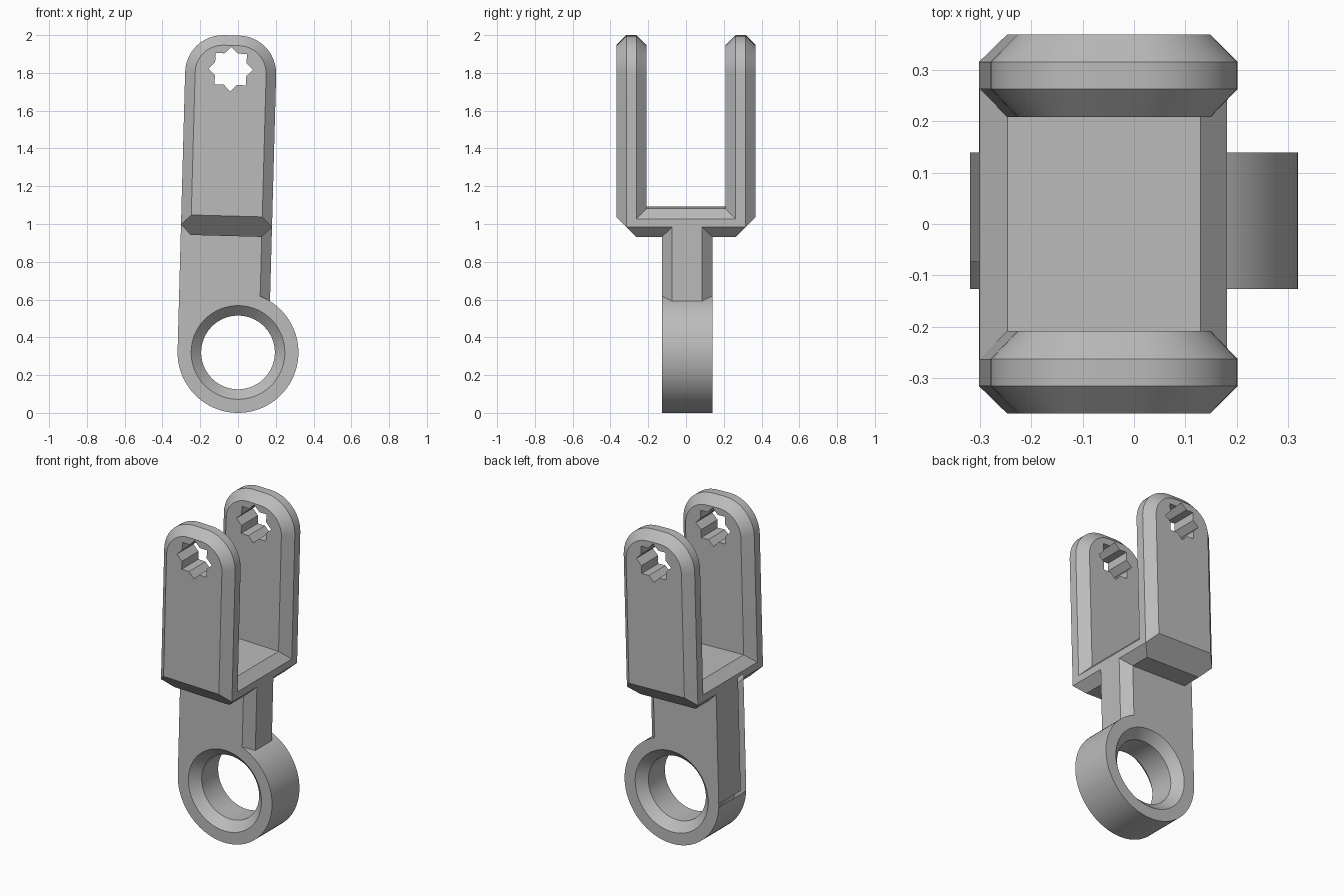
import bpy, bmesh, math
from mathutils import Matrix

if "Cube" in bpy.data.objects:
    bpy.data.objects.remove(bpy.data.objects["Cube"])

grey = bpy.data.materials.new("plain_grey")
grey.use_nodes = True
colour = (0.5, 0.5, 0.5, 1)
grey.diffuse_color = colour
grey.node_tree.nodes["Principled BSDF"].inputs["Base Color"].default_value = colour

# Working frame: origin at the ring centre, lever standing upright, tilted at the end
CX, HALF, C = -0.079, 0.241, 0.053      # lever centre line, half width, chamfer
BOTTOM, FLOOR, TOP = 0.615, 0.765, 1.677
RING_R, RING_Y, RING_T = 0.32, 0.006, 0.133
TILT = math.radians(1.55)


def loft(name, sections):
    """Solid through (y, outline) sections, each outline a list of (x, z)."""
    bm = bmesh.new()
    rings = [[bm.verts.new((x, y, z)) for x, z in pts] for y, pts in sections]
    n = len(rings[0])
    bm.faces.new(rings[0])
    bm.faces.new(rings[-1][::-1])
    for a, b in zip(rings, rings[1:]):
        for i in range(n):
            j = (i + 1) % n
            bm.faces.new((a[i], b[i], b[j], a[j]))
    bmesh.ops.remove_doubles(bm, verts=bm.verts, dist=1e-5)
    bmesh.ops.dissolve_degenerate(bm, edges=bm.edges, dist=1e-5)
    bmesh.ops.recalc_face_normals(bm, faces=bm.faces)
    mesh = bpy.data.meshes.new(name)
    bm.to_mesh(mesh)
    bm.free()
    mesh.materials.append(grey)
    ob = bpy.data.objects.new(name, mesh)
    bpy.context.collection.objects.link(ob)
    return ob


def combine(target, tool, operation):
    mod = target.modifiers.new("combine", 'BOOLEAN')
    mod.operation, mod.object, mod.solver = operation, tool, 'EXACT'
    bpy.context.view_layer.objects.active = target
    bpy.ops.object.modifier_apply(modifier=mod.name)
    bpy.data.objects.remove(tool)


def circle(r, n=96):
    return [(r * math.cos(2 * math.pi * i / n), r * math.sin(2 * math.pi * i / n))
            for i in range(n)]


def tongue(inset, low, cut):
    """Round-topped outline; cut trims its two lower corners."""
    w, top, r = HALF - inset, TOP - inset, 0.2 - inset
    half = [(w - cut, low), (w, low + cut)]
    for i in range(13):
        a = math.radians(90 * i / 12)
        half.append((w - r + r * math.cos(a), top - r + r * math.sin(a)))
    return [(CX + x, z) for x, z in half] + [(CX - x, z) for x, z in reversed(half)]


# Two chamfered fork arms
def arm(name, s):
    return loft(name, [(s * 0.369, tongue(C, BOTTOM + 2 * C, 0)),
                       (s * 0.316, tongue(0, BOTTOM + C, 0)),
                       (s * 0.263, tongue(0, BOTTOM, C)),
                       (s * 0.208, tongue(C, BOTTOM, 0))])


fork = arm("clevis_lever", -1)
combine(fork, arm("back_arm", 1), 'UNION')

# Crosspiece under the arms, with chamfered long edges
right = [(HALF - C, BOTTOM), (HALF, BOTTOM + C), (HALF, FLOOR - C), (HALF - C, FLOOR)]
bar = [(CX + x, z) for x, z in right] + [(CX - x, z) for x, z in reversed(right)]
combine(fork, loft("crosspiece", [(-0.263, bar), (0.263, bar)]), 'UNION')

# Stem, chamfered on one side only
def stem_outline(cut):
    return [(-RING_R, 0), (CX + HALF - cut, 0),
            (CX + HALF - cut, 0.69), (-RING_R, 0.69)]


stem = loft("stem", [(RING_Y + s * d, stem_outline(cut)) for s, d, cut in
                     ((-1, RING_T, C), (-1, RING_T - C, 0),
                      (1, RING_T - C, 0), (1, RING_T, C))])

# Ring joined to the stem, then bored with a countersink on both faces
ring = loft("ring", [(RING_Y + s * RING_T, circle(RING_R)) for s in (-1, 1)])
combine(stem, ring, 'UNION')
over = 0.02
bore = [(s, d, r) for s, d, r in ((-1, RING_T + over, 0.248 + over),
                                  (-1, RING_T - C, 0.195),
                                  (1, RING_T - C, 0.195),
                                  (1, RING_T + over, 0.248 + over))]
combine(stem, loft("bore", [(RING_Y + s * d, circle(r)) for s, d, r in bore]), 'DIFFERENCE')
combine(fork, stem, 'UNION')

# Eight-pointed socket through both arms
star = []
for i in range(16):
    r = 0.118 if i % 2 == 0 else 0.09
    a = math.pi * i / 8
    star.append((CX + r * math.cos(a), 1.498 + r * math.sin(a)))
combine(fork, loft("star_socket", [(-0.5, star), (0.5, star)]), 'DIFFERENCE')

# Tilt about the ring centre and stand on the ground
fork.data.transform(Matrix.Translation((0, 0, RING_R)) @ Matrix.Rotation(TILT, 4, 'Y'))
bpy.ops.object.select_all(action='DESELECT')
fork.select_set(True)
bpy.context.view_layer.objects.active = fork
bpy.ops.object.shade_smooth_by_angle(angle=math.radians(20))
